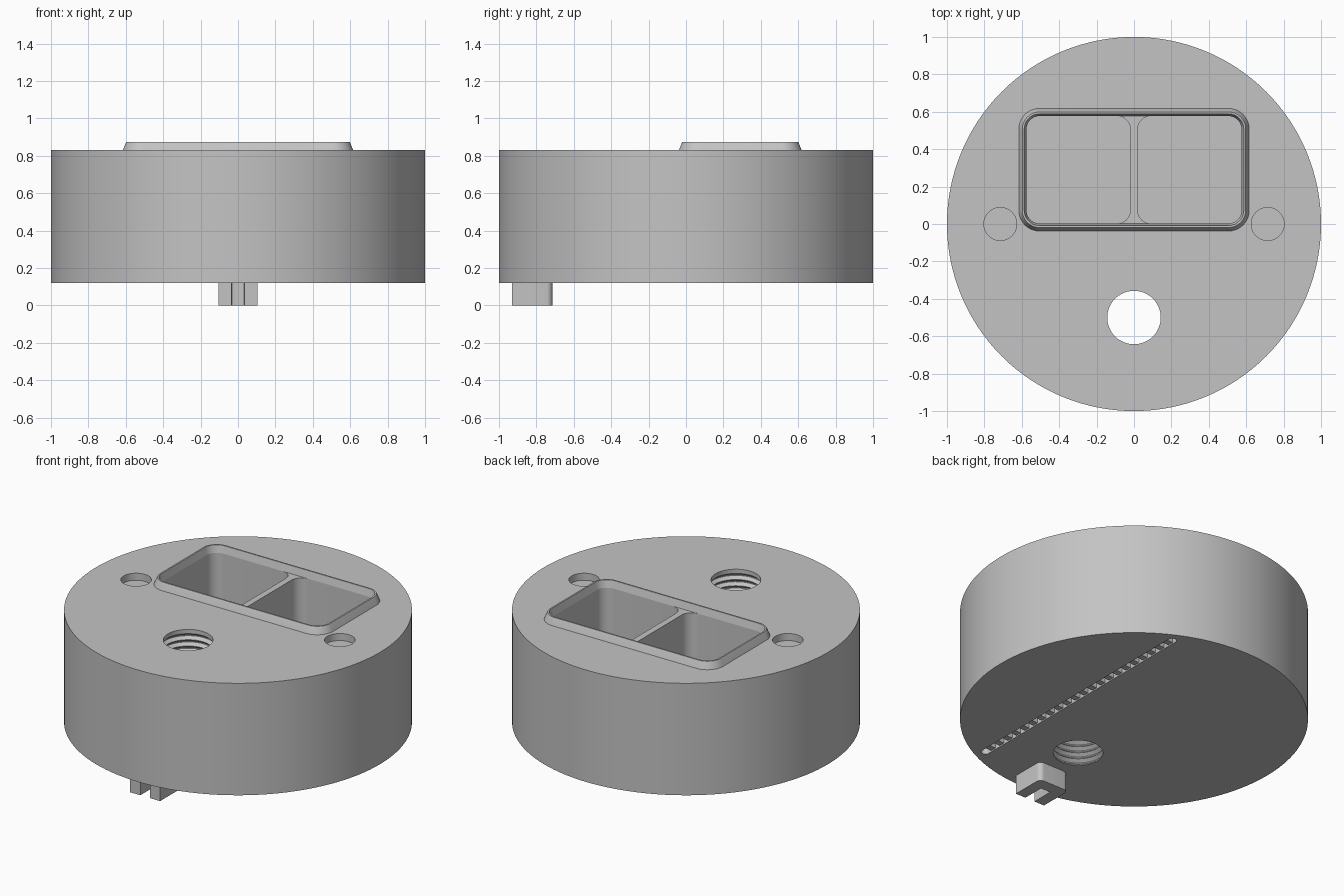
import bpy, bmesh, math

if "Cube" in bpy.data.objects:
    bpy.data.objects.remove(bpy.data.objects["Cube"], do_unlink=True)

grey = bpy.data.materials.new("plain grey")
grey.use_nodes = True
GREY = (0.55, 0.55, 0.55, 1)
grey.diffuse_color = GREY
grey.node_tree.nodes["Principled BSDF"].inputs["Base Color"].default_value = GREY

BASE, TOP, RIM = 0.12, 0.83, 0.875


def circle(r, n, cx=0, cy=0):
    return [(cx + r * math.cos(2 * math.pi * i / n), cy + r * math.sin(2 * math.pi * i / n))
            for i in range(n)]


def rounded_rect(cx, cy, hx, hy, r, steps=10):
    pts = []
    for q, (sx, sy) in enumerate([(1, 1), (-1, 1), (-1, -1), (1, -1)]):
        for i in range(steps + 1):
            a = math.pi / 2 * (q + i / steps)
            pts.append((cx + sx * (hx - r) + r * math.cos(a), cy + sy * (hy - r) + r * math.sin(a)))
    return pts


def loft(name, rings, caps=True):
    """Skin a stack of (outline, z) rings that share one point count."""
    bm = bmesh.new()
    loops = [[bm.verts.new((x, y, z)) for x, y in pts] for pts, z in rings]
    for a, b in zip(loops, loops[1:]):
        for i in range(len(a)):
            j = (i + 1) % len(a)
            bm.faces.new((a[i], a[j], b[j], b[i]))
    if caps:
        bm.faces.new(loops[0][::-1])
        bm.faces.new(loops[-1])
    bmesh.ops.recalc_face_normals(bm, faces=bm.faces[:]) if caps else None
    mesh = bpy.data.meshes.new(name)
    bm.to_mesh(mesh)
    bm.free()
    ob = bpy.data.objects.new(name, mesh)
    bpy.context.collection.objects.link(ob)
    mesh.materials.append(grey)
    return ob


def prism(name, outline, z0, z1):
    return loft(name, [(outline, z0), (outline, z1)])


def activate(ob):
    bpy.ops.object.select_all(action="DESELECT")
    ob.select_set(True)
    bpy.context.view_layer.objects.active = ob


def cut(ob, cutter):
    cutter.hide_render = True
    mod = ob.modifiers.new("cut", "BOOLEAN")
    mod.operation, mod.solver, mod.object = "DIFFERENCE", "EXACT", cutter
    activate(ob)
    bpy.ops.object.modifier_apply(modifier=mod.name)
    bpy.data.objects.remove(cutter, do_unlink=True)


def smooth(ob):
    activate(ob)
    bpy.ops.object.shade_smooth_by_angle(angle=math.radians(30))


# Round body
body = prism("body", circle(1, 128), BASE, TOP)

# Twin pockets with a thin divider, and shallow round recesses at the sides
PY, PX, PH, PR = 0.29, 0.575, 0.287, 0.07
DIV = 0.02
for s in (-1, 1):
    cut(body, prism("pocket_cutter",
                    rounded_rect(s * (PX + DIV) / 2, PY, (PX - DIV) / 2, PH, PR), 0.22, 1))
    cut(body, prism("recess_cutter", circle(0.088, 48, s * 0.715), TOP - 0.045, 1))

# Threaded through hole
minor, major, pitch = 0.143, 0.163, 0.04
hole = lambda r: circle(r, 48, 0, -0.5)
rings = [(hole(minor), 0)]
z = BASE + 0.005
while z + pitch < TOP:
    rings += [(hole(minor), z), (hole(major), z + pitch * 0.4),
              (hole(major), z + pitch * 0.55), (hole(minor), z + pitch * 0.95)]
    z += pitch
rings.append((hole(minor), 1))
cut(body, loft("thread_cutter", rings))

# Long narrow groove in the underside
GX, GL, GW = 0.415, 0.86, 0.025
cut(body, prism("groove_cutter", rounded_rect(GX, 0, GW, GL, 0.024, 6), 0, BASE + 0.04))
smooth(body)

# Row of small teeth inside the groove
count = 22
step = 2 * (GL - 0.03) / count
for i in range(count):
    y = -GL + 0.03 + step * (i + 0.5)
    prism("groove_tooth", rounded_rect(GX, y, GW, step / 4, 0.001, 1), BASE + 0.008, BASE + 0.042)


# Raised rim around the pockets
def rim_ring(grow, z):
    return rounded_rect(0, PY, PX + grow, PH + grow, PR + grow), z


rim = loft("pocket_rim", [rim_ring(0.041, TOP), rim_ring(0.027, RIM - 0.01), rim_ring(0.022, RIM),
                          rim_ring(0.012, RIM), rim_ring(0, TOP)], caps=False)
smooth(rim)

# Forked key under the front edge, rounded towards the middle
key = prism("forked_key", rounded_rect(0, -0.87, 0.105, 0.155, 0.03), 0, BASE + 0.005)
cut(key, prism("key_end_cutter", rounded_rect(0, -1.13, 0.3, 0.2, 0.01), -1, 1))
cut(key, prism("key_slot_cutter", rounded_rect(0, -0.93, 0.034, 0.14, 0.002, 2), -1, 1))
smooth(key)
